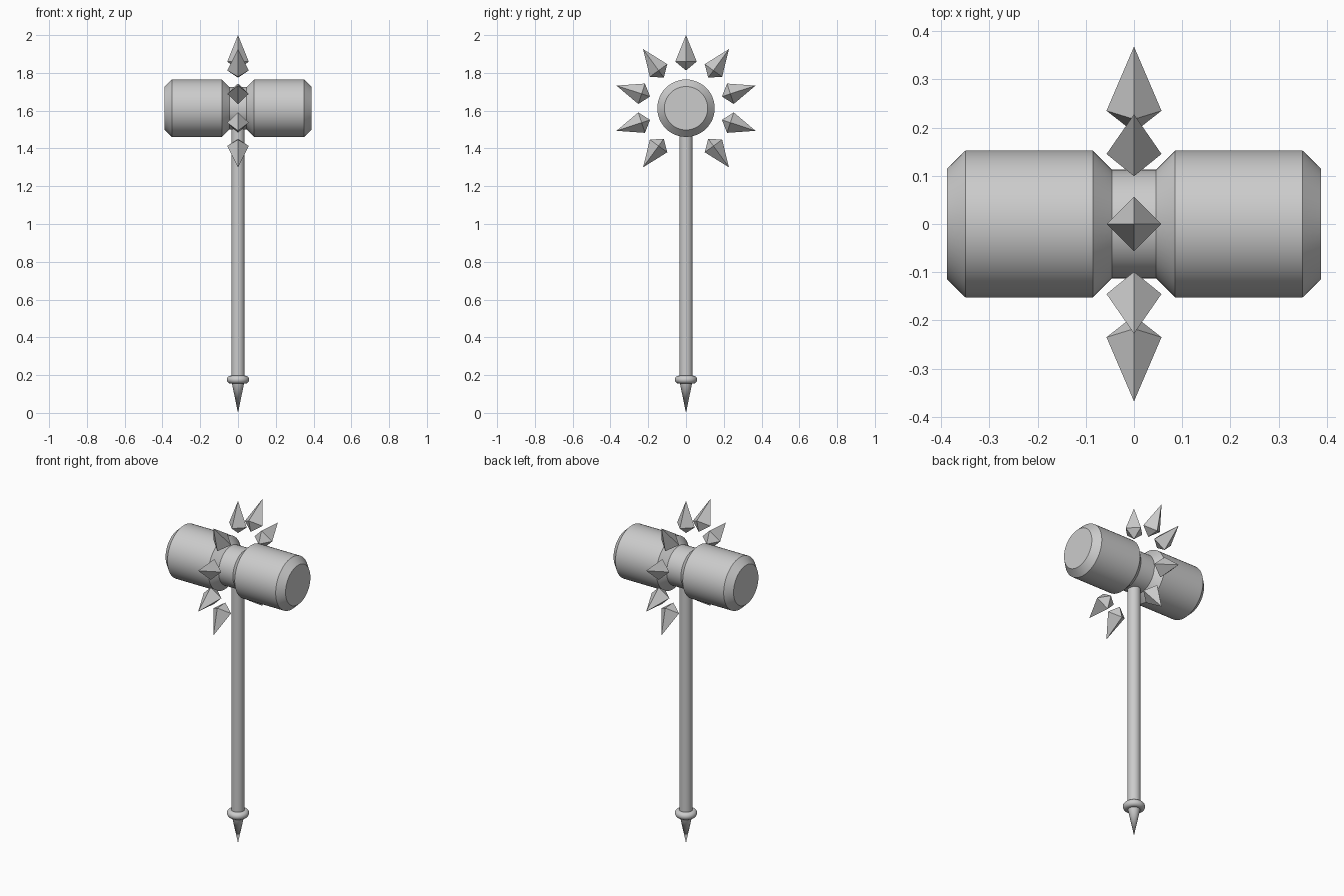
import bpy, bmesh
from math import sin, cos, pi, radians
from mathutils import Matrix

if "Cube" in bpy.data.objects:
    bpy.data.objects.remove(bpy.data.objects["Cube"])

HEAD_Z = 1.613


def make(name, bm, smooth=True):
    bmesh.ops.recalc_face_normals(bm, faces=bm.faces)
    me = bpy.data.meshes.new(name)
    bm.to_mesh(me)
    bm.free()
    ob = bpy.data.objects.new(name, me)
    bpy.context.collection.objects.link(ob)
    if smooth:
        bpy.ops.object.select_all(action='DESELECT')
        ob.select_set(True)
        bpy.context.view_layer.objects.active = ob
        bpy.ops.object.shade_smooth_by_angle(angle=radians(30))
    return ob


def lathe(name, profile, sides=32, matrix=Matrix()):
    """Spin (radius, height) points around z, then place with matrix."""
    bm = bmesh.new()
    vs = [bm.verts.new((r, 0, z)) for r, z in profile]
    es = [bm.edges.new(p) for p in zip(vs, vs[1:])]
    bmesh.ops.spin(bm, geom=vs + es, axis=(0, 0, 1), cent=(0, 0, 0),
                   angle=2 * pi, steps=sides)
    bmesh.ops.remove_doubles(bm, verts=bm.verts, dist=1e-5)
    bmesh.ops.transform(bm, matrix=matrix, verts=bm.verts)
    return make(name, bm)


# Hammer head: bevelled drums joined by a narrow neck, lying along x
half = [(0.113, 0.046), (0.152, 0.085), (0.152, 0.35), (0.115, 0.388), (0, 0.388)]
profile = [(r, -z) for r, z in reversed(half)] + half
lathe("hammer_head", profile, 48,
      Matrix.Translation((0, 0, HEAD_Z)) @ Matrix.Rotation(pi / 2, 4, 'Y'))

# Shaft
lathe("shaft", [(0, 0.16), (0.035, 0.16), (0.035, 1.54), (0, 1.54)])

# Rounded collar near the foot
collar = [(0.038 + 0.021 * cos(a * pi / 8), 0.176 + 0.021 * sin(a * pi / 8))
          for a in range(17)]
lathe("collar", collar)

# Pointed foot
lathe("foot_spike", [(0, 0.16), (0.033, 0.16), (0, 0)])

# Ring of floating spikes, leaving the gap where the shaft passes
for i in range(-4, 5):
    bm = bmesh.new()
    tip, base = bm.verts.new((0, 0, 0.387)), bm.verts.new((0, 0, 0.2))
    ring = [bm.verts.new((0.057 * cos(k * pi / 2), 0.057 * sin(k * pi / 2), 0.247))
            for k in range(4)]
    for a, b in zip(ring, ring[1:] + ring[:1]):
        bm.faces.new((a, b, tip))
        bm.faces.new((b, a, base))
    bmesh.ops.transform(bm, verts=bm.verts, matrix=Matrix.Translation((0, 0, HEAD_Z))
                        @ Matrix.Rotation(i * radians(36), 4, 'X'))
    make(f"spike_{i + 5}", bm, smooth=False)
